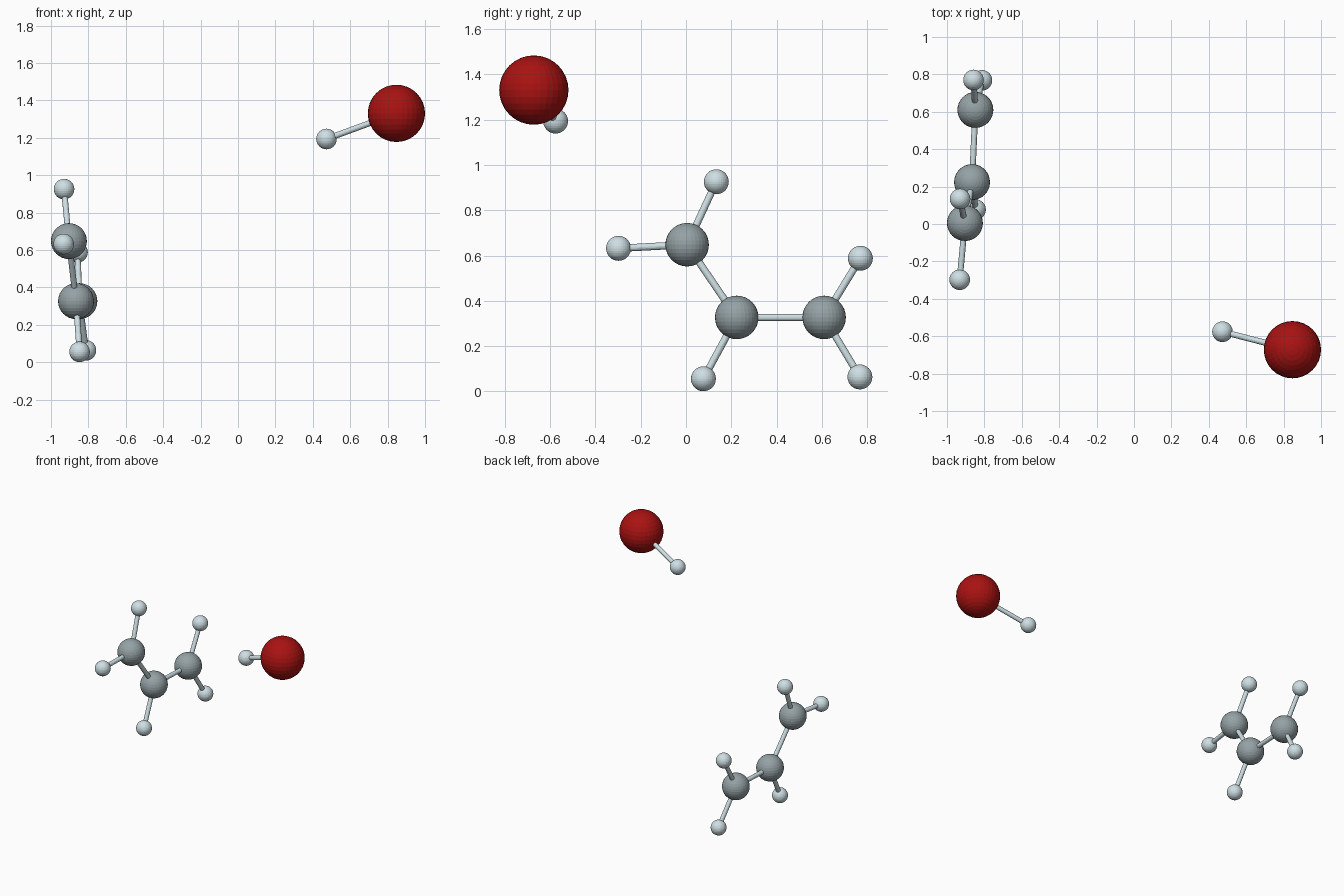
import bpy
from mathutils import Vector

if "Cube" in bpy.data.objects:
    bpy.data.objects.remove(bpy.data.objects["Cube"])


def material(name, rgb):
    mat = bpy.data.materials.new(name)
    mat.diffuse_color = (*rgb, 1)
    mat.use_nodes = True
    mat.node_tree.nodes["Principled BSDF"].inputs["Base Color"].default_value = mat.diffuse_color
    return mat


RED = material("dark_red", (0.40, 0.006, 0.006))
GREY = material("carbon_grey", (0.30, 0.36, 0.38))
PALE = material("pale_blue_grey", (0.62, 0.74, 0.78))

# Atom kinds: radius and colour
KINDS = {"oxygen": (0.153, RED), "carbon": (0.096, GREY), "hydrogen": (0.055, PALE)}

# Atoms: name -> kind, centre
ATOMS = {
    "oxygen": ("oxygen", (0.847, -0.672, 1.331)),
    "hydroxyl_hydrogen": ("hydrogen", (0.473, -0.576, 1.194)),
    "carbon_upper": ("carbon", (-0.904, 0.005, 0.648)),
    "carbon_middle": ("carbon", (-0.866, 0.224, 0.327)),
    "carbon_end": ("carbon", (-0.848, 0.610, 0.327)),
    "hydrogen_upper_top": ("hydrogen", (-0.930, 0.134, 0.926)),
    "hydrogen_upper_side": ("hydrogen", (-0.932, -0.298, 0.632)),
    "hydrogen_middle": ("hydrogen", (-0.847, 0.077, 0.056)),
    "hydrogen_end_top": ("hydrogen", (-0.858, 0.770, 0.588)),
    "hydrogen_end_bottom": ("hydrogen", (-0.813, 0.768, 0.064)),
}

# Bonds: pairs of atoms joined by a thin rod
BONDS = [
    ("oxygen", "hydroxyl_hydrogen"),
    ("carbon_upper", "carbon_middle"),
    ("carbon_middle", "carbon_end"),
    ("carbon_upper", "hydrogen_upper_top"),
    ("carbon_upper", "hydrogen_upper_side"),
    ("carbon_middle", "hydrogen_middle"),
    ("carbon_end", "hydrogen_end_top"),
    ("carbon_end", "hydrogen_end_bottom"),
]
BOND_RADIUS = 0.016

# Atom spheres
for name, (kind, centre) in ATOMS.items():
    radius, mat = KINDS[kind]
    bpy.ops.mesh.primitive_uv_sphere_add(segments=32, ring_count=16, radius=radius, location=centre)
    ball = bpy.context.object
    ball.name = name + "_atom"
    ball.data.materials.append(mat)

# Bond rods
for a, b in BONDS:
    start, end = Vector(ATOMS[a][1]), Vector(ATOMS[b][1])
    axis = end - start
    bpy.ops.mesh.primitive_cylinder_add(vertices=16, radius=BOND_RADIUS, depth=axis.length,
                                        location=(start + end) / 2,
                                        rotation=axis.to_track_quat("Z", "Y").to_euler())
    rod = bpy.context.object
    rod.name = f"bond_{a}_to_{b}"
    rod.data.materials.append(PALE)
